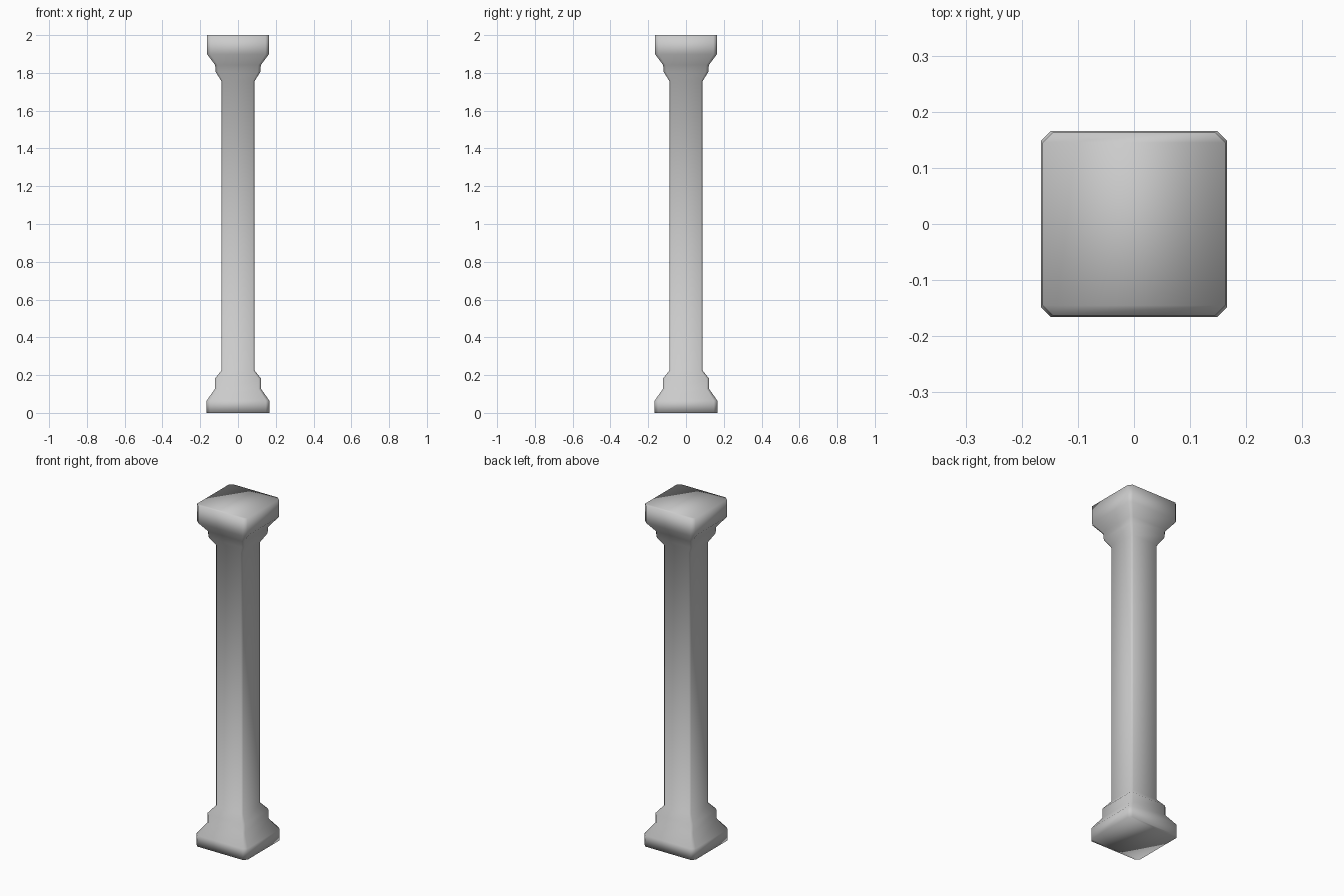
import bpy
import bmesh

if "Cube" in bpy.data.objects:
    bpy.data.objects.remove(bpy.data.objects["Cube"])

# Column profile from the ground up: (height, half width)
PROFILE = [(0.0, 0.166), (0.065, 0.166), (0.127, 0.122), (0.182, 0.122),
           (0.225, 0.0875), (1.755, 0.0875), (1.805, 0.118), (1.842, 0.121),
           (1.898, 0.163), (2.0, 0.163)]
CHAMFER = 0.11  # corner cut as a share of the half width


def ring(bm, z, h):
    # Square with chamfered corners, counter-clockwise from the front left
    k = h * (1 - CHAMFER)
    outline = [(-k, -h), (k, -h), (h, -k), (h, k), (k, h), (-k, h), (-h, k), (-h, -k)]
    return [bm.verts.new((x, y, z)) for x, y in outline]


def cap(bm, r):
    # Three strips from front to back
    for strip in ((0, 1, 2, 7), (7, 2, 3, 6), (6, 3, 4, 5)):
        bm.faces.new([r[i] for i in strip])


# Pillar: base moulding, shaft and capital as one lofted skin
bm = bmesh.new()
rings = [ring(bm, z, h) for z, h in PROFILE]
for low, high in zip(rings, rings[1:]):
    for i in range(8):
        j = (i + 1) % 8
        bm.faces.new((low[i], low[j], high[j], high[i]))
cap(bm, rings[0])
cap(bm, rings[-1])
bmesh.ops.recalc_face_normals(bm, faces=bm.faces)
for face in bm.faces:
    face.smooth = True

mesh = bpy.data.meshes.new("pillar")
bm.to_mesh(mesh)
bm.free()
pillar = bpy.data.objects.new("pillar", mesh)
bpy.context.collection.objects.link(pillar)
